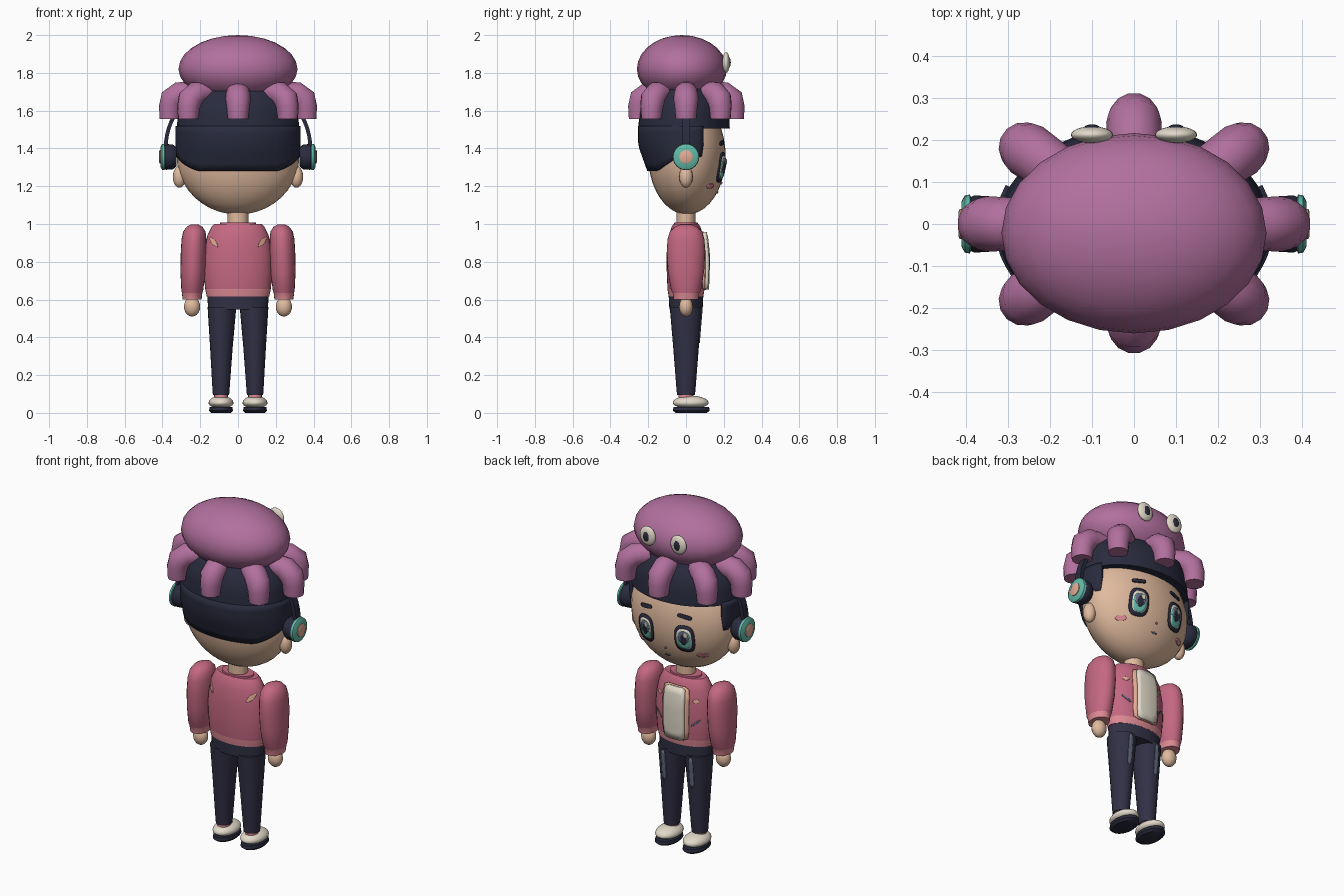
import bpy, bmesh, math
from mathutils import Vector

if "Cube" in bpy.data.objects:
    bpy.data.objects.remove(bpy.data.objects["Cube"])


def material(name, rgb):
    lin = [(c / 255 / 12.92 if c < 11 else ((c / 255 + 0.055) / 1.055) ** 2.4) for c in rgb] + [1]
    m = bpy.data.materials.new(name)
    m.use_nodes = True
    m.diffuse_color = lin
    m.node_tree.nodes["Principled BSDF"].inputs["Base Color"].default_value = lin
    return m


PURPLE = material("octopus purple", (178, 112, 158))
NAVY = material("hair navy", (41, 43, 62))
DENIM = material("trouser navy", (50, 49, 70))
SKIN = material("skin", (224, 186, 158))
ROSE = material("jacket rose", (196, 104, 130))
CREAM = material("cream", (226, 218, 202))
PINK = material("pale pink", (222, 138, 148))
TEAL = material("teal", (98, 186, 168))
SLATE = material("slate", (98, 108, 128))
PEACH = material("peach", (228, 172, 148))


def finish(name, bm, mats, rule=None, angle=40):
    """Turn a bmesh into a smooth-shaded object, colouring faces by a rule."""
    me = bpy.data.meshes.new(name)
    if rule:
        for f in bm.faces:
            f.material_index = rule(f.calc_center_median())
    bm.to_mesh(me)
    bm.free()
    ob = bpy.data.objects.new(name, me)
    bpy.context.collection.objects.link(ob)
    for m in mats:
        me.materials.append(m)
    bpy.ops.object.select_all(action='DESELECT')
    ob.select_set(True)
    bpy.context.view_layer.objects.active = ob
    bpy.ops.object.shade_smooth_by_angle(angle=math.radians(angle))
    return ob


def skin_rings(name, rings, mats, rule=None, closed=False, angle=40):
    """Bridge rings of points into a solid."""
    bm = bmesh.new()
    vs = [[bm.verts.new(p) for p in r] for r in rings]
    n = len(vs[0])
    pairs = list(zip(vs, vs[1:])) + ([(vs[-1], vs[0])] if closed else [])
    for a, b in pairs:
        for i in range(n):
            bm.faces.new((a[i], a[(i + 1) % n], b[(i + 1) % n], b[i]))
    if not closed:
        bm.faces.new(vs[0])
        bm.faces.new(vs[-1])
    bmesh.ops.recalc_face_normals(bm, faces=bm.faces)
    return finish(name, bm, mats, rule, angle)


def loft(name, prof, mats, rule=None, n=24, axis='Z', s=1, angle=40):
    """Elliptical loft; prof rows are (t, ra, rb, ca, cb) along the z or x axis."""
    rings = []
    for t, ra, rb, ca, cb in prof:
        ring = []
        for i in range(n):
            k = 2 * math.pi * i / n
            a, b = ca + ra * math.cos(k), cb + rb * math.sin(k)
            ring.append((s * a, b, t) if axis == 'Z' else (s * t, a, b))
        rings.append(ring)
    return skin_rings(name, rings, mats, rule, angle=angle)


def ball(name, c, r, mat, lower=1.0, u=24, v=14):
    """Ellipsoid whose lower half can be squashed."""
    bm = bmesh.new()
    bmesh.ops.create_uvsphere(bm, u_segments=u, v_segments=v, radius=1)
    for p in bm.verts:
        k = r[2] * (lower if p.co.z < 0 else 1)
        p.co = (c[0] + p.co.x * r[0], c[1] + p.co.y * r[1], c[2] + p.co.z * k)
    return finish(name, bm, [mat])


def patch(name, mat, c, size, surf, off, power=2.0, tilt=0.0, side=1, thick=0.006):
    """Thin plate following a surface y = surf(x, z)."""
    bm = bmesh.new()
    n, rows, prev = 28, 4, None

    def at(a, b):
        x = c[0] + a * math.cos(tilt) - b * math.sin(tilt)
        z = c[1] + a * math.sin(tilt) + b * math.cos(tilt)
        return bm.verts.new((x, side * (surf(x, z) + off), z))
    mid = at(0, 0)
    for j in range(1, rows + 1):
        ring = []
        for i in range(n):
            k = 2 * math.pi * (i + 0.5) / n
            ck, sk = math.cos(k), math.sin(k)
            q = j / rows * (abs(ck) ** power + abs(sk) ** power) ** (-1 / power)
            ring.append(at(size[0] * ck * q, size[1] * sk * q))
        for i in range(n):
            h = (i + 1) % n
            f = (mid, ring[i], ring[h]) if not prev else (prev[i], ring[i], ring[h], prev[h])
            bm.faces.new(f if side < 0 else f[::-1])
        prev = ring
    ob = finish(name, bm, [mat])
    mod = ob.modifiers.new("thickness", 'SOLIDIFY')
    mod.thickness, mod.offset = thick, -1


def head_y(x, z):
    return 0.005 + 0.205 * math.sqrt(max(0.02, 1 - (x / 0.325) ** 2 - ((z - 1.36) / 0.31) ** 2))


# Octopus hat
ball("octopus_dome", (0, -0.022, 1.82), (0.315, 0.238, 0.18), PURPLE, lower=0.95)
tips = [(0, 0.252), (0, -0.248), (0.36, 0), (-0.36, 0)]
tips += [(sx * 0.262, sy * 0.182) for sx in (1, -1) for sy in (1, -1)]
for num, (tx, ty) in enumerate(tips):
    d = Vector((tx, ty, 0)).normalized()
    t = Vector((-d.y, d.x, 0))
    rings = []
    for r, z, tilt, rad in [(-0.13, 1.70, 85, 0.058), (-0.05, 1.69, 70, 0.064),
                            (-0.01, 1.66, 35, 0.066), (0, 1.62, 5, 0.06), (0.002, 1.557, 0, 0.054)]:
        nrm = d * math.cos(math.radians(tilt)) + Vector((0, 0, math.sin(math.radians(tilt))))
        o = Vector((tx, ty, z)) + d * r
        rings.append([o + rad * (t * math.cos(k * math.pi / 7) + nrm * math.sin(k * math.pi / 7)) for k in range(14)])
    skin_rings(f"tentacle_{num + 1}", rings, [PURPLE], angle=45)
for s in (1, -1):
    ball("octopus_eye", (s * 0.1, 0.212, 1.855), (0.05, 0.02, 0.055), CREAM)
    ball("octopus_pupil", (s * 0.1, 0.225, 1.855), (0.021, 0.012, 0.03), NAVY, u=16, v=10)

# Head, ears and neck
ball("head", (0, 0.005, 1.36), (0.325, 0.205, 0.31), SKIN, u=32, v=20)
loft("neck", [(0.97, 0.055, 0.05, 0, 0), (1.1, 0.055, 0.05, 0, 0)], [SKIN])
for s in (1, -1):
    ball("ear", (s * 0.31, 0, 1.25), (0.035, 0.036, 0.058), SKIN, u=16, v=10)

# Hair band under the hat
loft("hair_crown", [(1.505, 0.325, 0.242, 0, -0.01), (1.58, 0.318, 0.238, 0, -0.01),
                    (1.655, 0.305, 0.225, 0, -0.01), (1.72, 0.24, 0.17, 0, -0.01)], [NAVY], n=32)

# Hair wrapping the back and the temples
bm = bmesh.new()
cols = []
for i in range(41):
    k = math.radians(-203 + 226 * i / 40)
    sk = math.sin(k)
    low = 1.28 + 0.075 * min(1, max(0, (sk + 0.75) / 0.6))
    col = []
    for j in range(7):
        z = 1.52 + (low - 1.52) * j / 6
        q = max(0, 1.42 - z) / 0.14
        col.append(bm.verts.new(((0.331 - 0.012 * q) * math.cos(k), -0.005 + (0.25 - 0.05 * q) * sk, z)))
    cols.append(col)
for a, b in zip(cols, cols[1:]):
    for j in range(6):
        bm.faces.new((a[j], a[j + 1], b[j + 1], b[j]))
hair = finish("hair_back", bm, [NAVY])
mod = hair.modifiers.new("thickness", 'SOLIDIFY')
mod.thickness, mod.offset = 0.02, -1

# Headphones
rings = []
for i in range(33):
    k = math.pi * i / 32
    rings.append([((0.385 + a) * math.cos(k), b, 1.4 + (0.37 + a) * math.sin(k))
                  for a, b in ((-0.012, -0.022), (0.008, -0.022), (0.008, 0.022), (-0.012, 0.022))])
skin_rings("headphone_band", rings, [NAVY])
for s in (1, -1):
    def cup(name, mat, rows):
        loft(name, [(x, r, r, 0, 1.355) for x, r in rows], [mat], axis='X', s=s)
    cup("headphone_cushion", NAVY, [(0.325, 0.05), (0.345, 0.066), (0.38, 0.068), (0.395, 0.06)])
    cup("headphone_shell", TEAL, [(0.385, 0.06), (0.39, 0.07), (0.402, 0.068), (0.41, 0.054)])
    cup("headphone_button", PEACH, [(0.4, 0.036), (0.414, 0.036), (0.417, 0.03)])

# Face
for s in (1, -1):
    e = (s * 0.125, 1.30)
    patch("eye_outline", NAVY, e, (0.055, 0.08), head_y, 0.006, 3)
    patch("eye_white", CREAM, e, (0.042, 0.062), head_y, 0.009, 3)
    patch("eye_iris", TEAL, (e[0], 1.293), (0.036, 0.054), head_y, 0.012, 2.5)
    patch("eye_shade", SLATE, (e[0], 1.312), (0.03, 0.036), head_y, 0.014)
    patch("eye_pupil", NAVY, (e[0], 1.298), (0.015, 0.03), head_y, 0.016)
    patch("eye_glint", CREAM, (e[0] - 0.014, 1.328), (0.011, 0.015), head_y, 0.018)
    patch("eyebrow", NAVY, (s * 0.125, 1.43), (0.04, 0.011), head_y, 0.006, 4, tilt=-s * 0.15)
    patch("cheek_blush", PINK, (s * 0.2, 1.2), (0.026, 0.013), head_y, 0.005)
patch("nose", PINK, (0, 1.215), (0.006, 0.006), head_y, 0.006)
patch("mouth", SLATE, (0, 1.165), (0.016, 0.005), head_y, 0.006)

# Jacket body
BODY = [(0.615, 0.165, 0.092), (0.655, 0.174, 0.098), (0.75, 0.182, 0.102), (0.85, 0.179, 0.102),
        (0.94, 0.162, 0.092), (0.985, 0.14, 0.076), (1.0, 0.125, 0.066)]
loft("jacket_body", [(z, a, b, 0, 0) for z, a, b in BODY], [ROSE, PINK], lambda c: int(c.z < 0.64), n=32)
loft("jacket_collar", [(0.98, 0.1, 0.066, 0, 0), (1.008, 0.095, 0.062, 0, 0)], [ROSE])


def torso_y(x, z):
    for (z0, a0, b0), (z1, a1, b1) in zip(BODY, BODY[1:]):
        if z <= z1:
            break
    f = (z - z0) / (z1 - z0)
    return (b0 + (b1 - b0) * f) * math.sqrt(max(0.02, 1 - (x / (a0 + (a1 - a0) * f)) ** 2))


# Shirt front and jacket markings
patch("jacket_lining", PEACH, (0, 0.805), (0.085, 0.155), torso_y, 0.008, 8, thick=0.009)
patch("shirt_front", CREAM, (0, 0.805), (0.066, 0.152), torso_y, 0.024, 10, thick=0.024)
for s in (1, -1):
    patch("chest_mark", PEACH, (s * 0.118, 0.885), (0.018, 0.014), torso_y, 0.003, 1.2)
    patch("pocket_mark", SLATE, (s * 0.118, 0.76), (0.028, 0.005), torso_y, 0.003, 3, tilt=s * 0.7)
    patch("shoulder_mark", PEACH, (s * 0.13, 0.905), (0.013, 0.035), torso_y, 0.003, 1.2, tilt=-s * 0.7, side=-1)

# Arms, hands, legs and shoes
ARM = [(0.6, 0.05, 0.066, 0.243, 0), (0.635, 0.054, 0.07, 0.243, 0), (0.65, 0.058, 0.08, 0.242, 0),
       (0.75, 0.067, 0.096, 0.238, 0), (0.85, 0.068, 0.102, 0.235, 0), (0.92, 0.066, 0.098, 0.233, 0),
       (0.96, 0.059, 0.085, 0.231, 0), (0.985, 0.042, 0.06, 0.23, 0), (0.997, 0.02, 0.03, 0.229, 0)]
LEG = [(0.095, 0.043, 0.047, 0.09, 0), (0.12, 0.045, 0.05, 0.09, 0), (0.35, 0.06, 0.068, 0.088, 0),
       (0.56, 0.076, 0.086, 0.085, 0)]


def leg_y(x, z):
    h = (z - 0.1) / 0.46
    return (0.047 + 0.039 * h) * math.sqrt(max(0.02, 1 - ((abs(x) - 0.087) / (0.043 + 0.033 * h)) ** 2))


for s in (1, -1):
    loft("sleeve", ARM, [ROSE, PINK], lambda c: int(c.z < 0.64), s=s)
    ball("hand", (s * 0.243, 0, 0.562), (0.043, 0.037, 0.052), SKIN, u=16, v=10)
    loft("trouser_leg", LEG, [DENIM], s=s)
    patch("trouser_fade", SLATE, (s * 0.09, 0.46), (0.013, 0.09), leg_y, 0.003, 4)
    loft("ankle", [(0.06, 0.036, 0.04, 0.09, 0), (0.11, 0.036, 0.04, 0.09, 0)], [PINK], n=16, s=s)
    ball("shoe", (s * 0.09, 0.025, 0.053), (0.066, 0.095, 0.038), CREAM, lower=0.8)
    loft("shoe_sole", [(0, 0.052, 0.082, 0.09, 0.028), (0.012, 0.063, 0.098, 0.09, 0.028),
                       (0.03, 0.06, 0.094, 0.09, 0.028)], [NAVY], s=s)
loft("trouser_hips", [(0.548, 0.158, 0.088, 0, 0), (0.625, 0.163, 0.092, 0, 0)], [DENIM], n=32)
